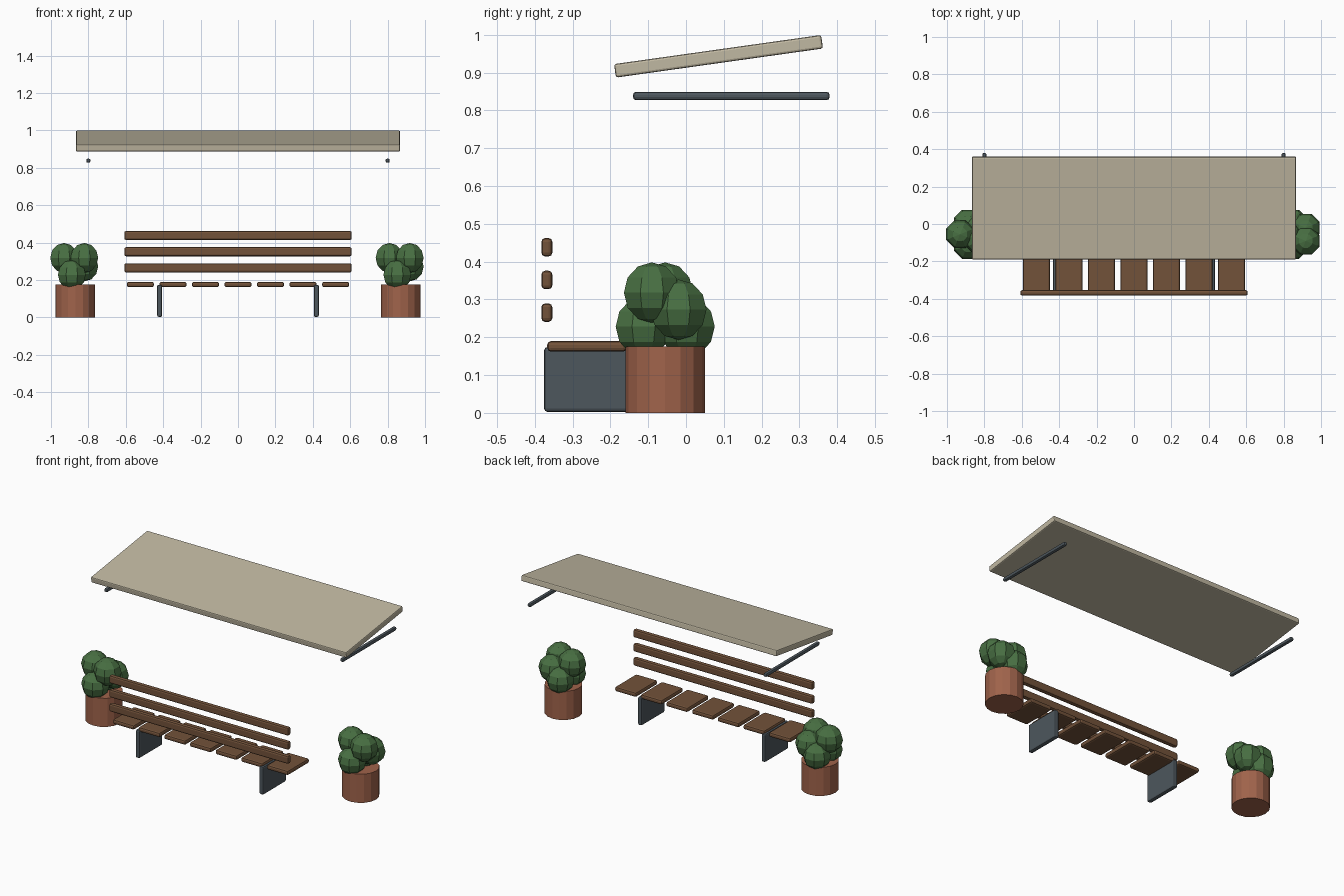
import bpy
import math

cube = bpy.data.objects.get("Cube")
if cube:
    bpy.data.objects.remove(cube, do_unlink=True)


def make_material(name, rgb):
    mat = bpy.data.materials.new(name)
    mat.use_nodes = True
    color = (*rgb, 1.0)
    mat.diffuse_color = color
    mat.node_tree.nodes["Principled BSDF"].inputs["Base Color"].default_value = color
    return mat


CANVAS = make_material("beige canopy", (0.53, 0.48, 0.36))
METAL = make_material("dark grey metal", (0.075, 0.095, 0.11))
WOOD = make_material("brown wood", (0.17, 0.085, 0.042))
CLAY = make_material("terracotta", (0.35, 0.125, 0.07))
LEAF = make_material("leaf green", (0.065, 0.16, 0.055))


def finish(name, mat):
    obj = bpy.context.object
    obj.name = name
    obj.data.materials.append(mat)
    return obj


def box(name, center, size, mat, bevel, tilt=0.0):
    """Bevelled box, optionally tilted about x."""
    bpy.ops.mesh.primitive_cube_add(size=1, location=center)
    obj = finish(name, mat)
    obj.scale = size
    bpy.ops.object.transform_apply(location=False, rotation=False, scale=True)
    obj.rotation_euler.x = tilt
    mod = obj.modifiers.new("rounded edges", "BEVEL")
    mod.width = bevel
    mod.segments = 2
    return obj


# Canopy and its support rods
box("canopy", (0, 0.086, 0.943), (1.732, 0.553, 0.036), CANVAS, 0.006, math.radians(8))
for side in (-1, 1):
    box("canopy_rod", (side * 0.80, 0.12, 0.838), (0.022, 0.52, 0.022), METAL, 0.008)

# Bench: seat slats, backrest rails, panel legs
for i in range(7):
    box("seat_slat", ((i - 3) * 0.174, -0.262, 0.176), (0.145, 0.21, 0.028), WOOD, 0.01)
for i in range(3):
    box("back_rail", (0, -0.368, 0.265 + i * 0.0865), (1.216, 0.029, 0.049), WOOD, 0.01)
for side in (-1, 1):
    box("bench_leg", (side * 0.419, -0.262, 0.0885), (0.027, 0.226, 0.171), METAL, 0.008)


# Potted shrubs: a ring of faceted leaf clumps at three heights
def shrub(x, y):
    bpy.ops.mesh.primitive_cylinder_add(vertices=16, radius=0.105, depth=0.175,
                                        location=(x, y, 0.0875))
    finish("planter_pot", CLAY)
    for i, level in enumerate((2, 0, 2, 1, 0)):
        angle = math.pi + i * math.tau / 5
        bpy.ops.mesh.primitive_uv_sphere_add(
            segments=8, ring_count=6, radius=0.08,
            location=(x + 0.06 * math.cos(angle), y + 0.06 * math.sin(angle),
                      0.228 + 0.045 * level),
            rotation=(0, 0, math.pi / 8))
        finish("leaf_clump", LEAF)


for side in (-1, 1):
    shrub(side * 0.87, -0.055)
